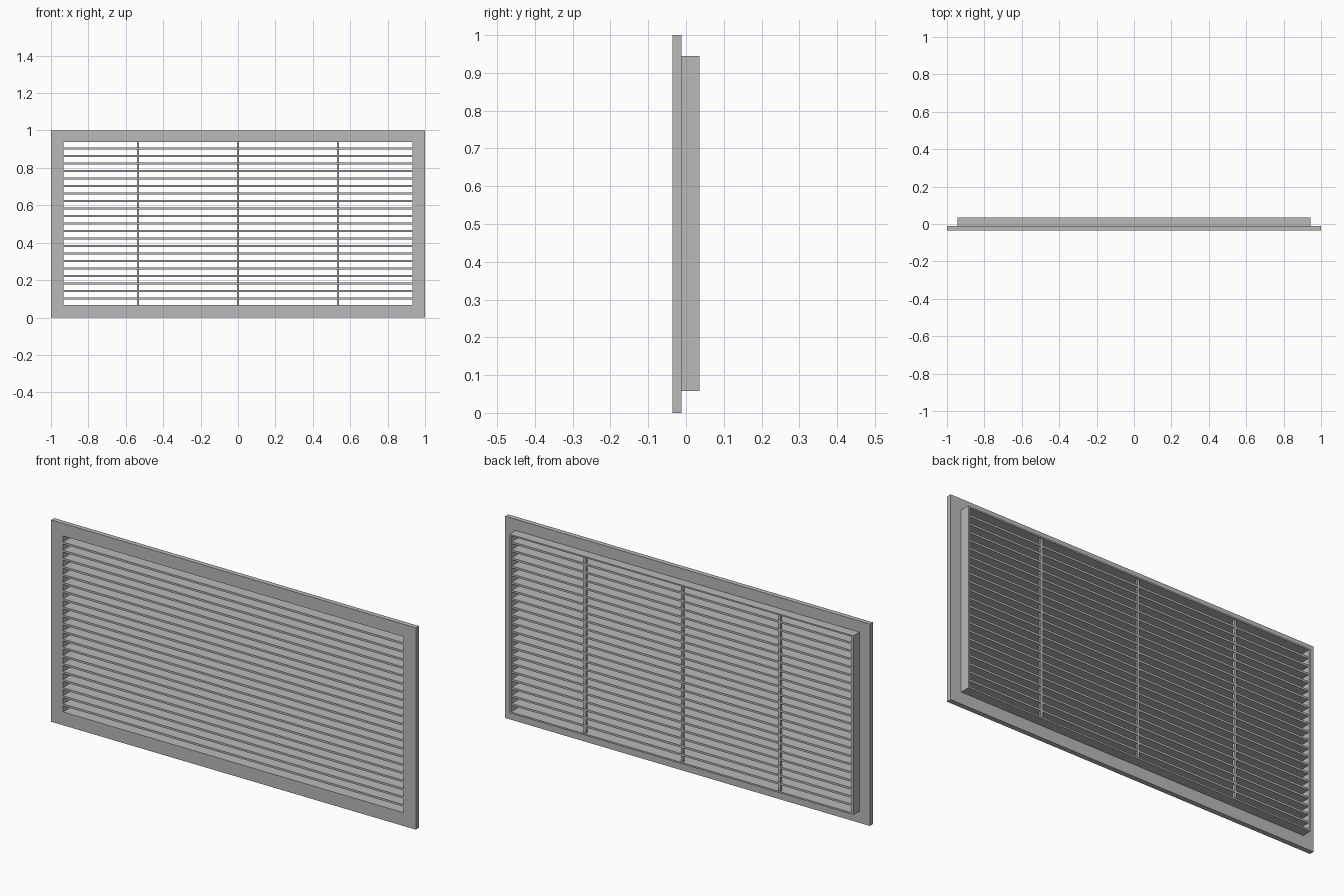
import bpy, bmesh

if "Cube" in bpy.data.objects:
    bpy.data.objects.remove(bpy.data.objects["Cube"])

metal = bpy.data.materials.new("light grey metal")
metal.diffuse_color = (0.48, 0.49, 0.48, 1)
metal.use_nodes = True
metal.node_tree.nodes["Principled BSDF"].inputs["Base Color"].default_value = metal.diffuse_color


def finish(name, bm):
    bmesh.ops.recalc_face_normals(bm, faces=bm.faces)
    mesh = bpy.data.meshes.new(name)
    bm.to_mesh(mesh)
    bm.free()
    mesh.materials.append(metal)
    obj = bpy.data.objects.new(name, mesh)
    bpy.context.collection.objects.link(obj)
    return obj


def box(name, x0, x1, y0, y1, z0, z1):
    bm = bmesh.new()
    bmesh.ops.create_cube(bm, size=1)
    for v in bm.verts:
        v.co = (x1 if v.co.x > 0 else x0,
                y1 if v.co.y > 0 else y0,
                z1 if v.co.z > 0 else z0)
    return finish(name, bm)


def ring(name, outer, inner, y0, y1):
    """Rectangular ring; outer and inner are (half width, bottom, top)."""
    bm = bmesh.new()
    loops = []
    for y in (y0, y1):
        for w, b, t in (outer, inner):
            loops.append([bm.verts.new((x, y, z))
                          for x, z in ((-w, b), (w, b), (w, t), (-w, t))])
    of, inf, ob, inb = loops
    for a, b in ((of, inf), (ob, inb), (of, ob), (inf, inb)):
        for i in range(4):
            j = (i + 1) % 4
            bm.faces.new((a[i], a[j], b[j], b[i]))
    return finish(name, bm)


FRONT, STEP, BACK = -0.036, -0.012, 0.036
OPENING = (0.934, 0.066, 0.938)

# Wide front flange and the narrow collar behind it
ring("front_flange", (1.0, 0.0, 1.0), OPENING, FRONT, STEP)
ring("rear_collar", (0.943, 0.058, 0.945), OPENING, STEP, BACK)

# Horizontal slats
GAPS, THICK = 22, 0.010
w, bottom, top = OPENING
pitch = (top - bottom + THICK) / GAPS
for i in range(1, GAPS):
    z = bottom + i * pitch
    box(f"slat_{i:02d}", -w, w, FRONT, 0.031, z - THICK, z)

# Vertical support bars at the back of the slats
for i, x in enumerate((-0.534, 0.0, 0.534), 1):
    box(f"support_bar_{i}", x - 0.006, x + 0.006, 0.019, 0.0305, bottom, top)
